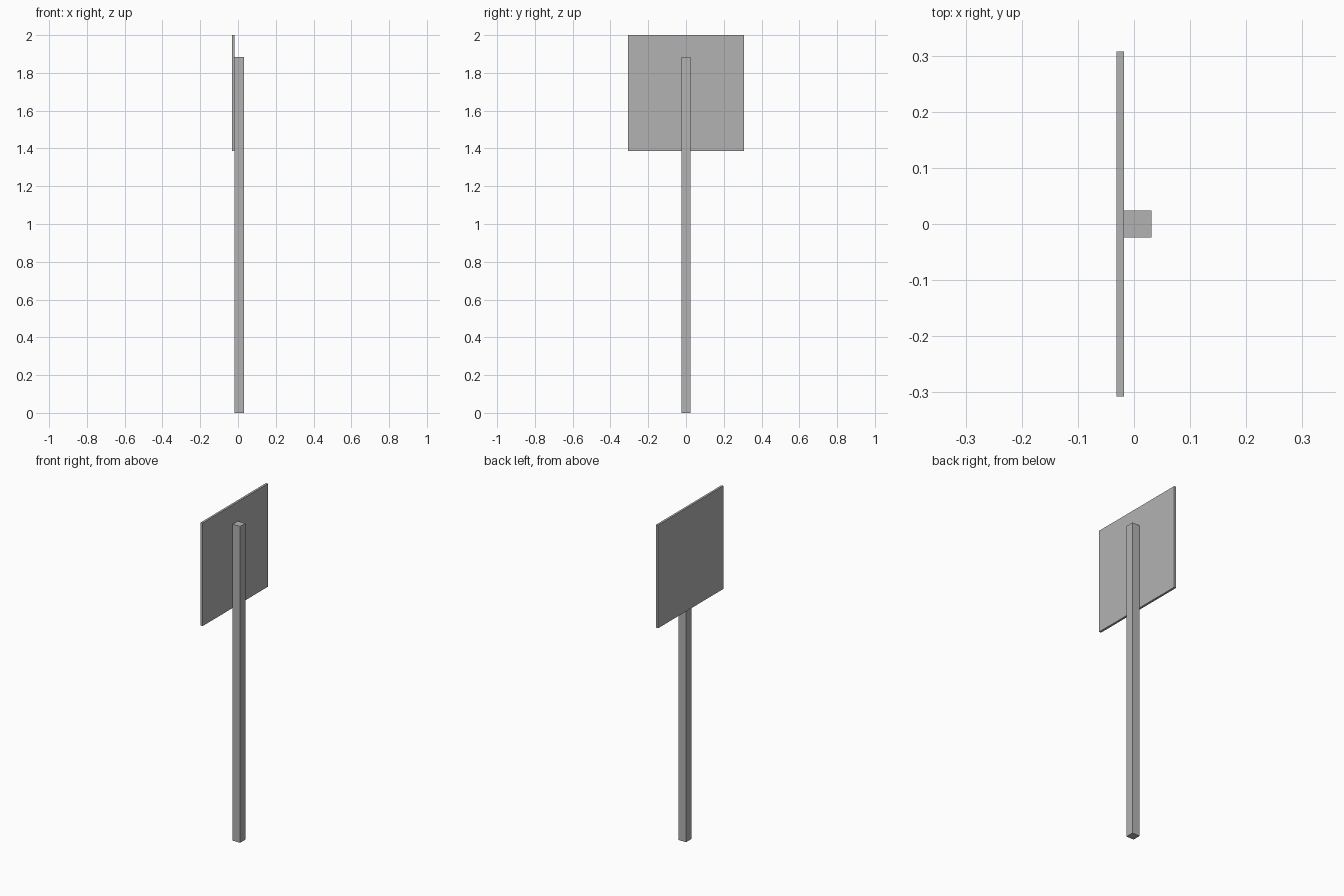
import bpy

cube = bpy.data.objects.get("Cube")
if cube:
    bpy.data.objects.remove(cube, do_unlink=True)

# One plain grey for the whole sign
grey = bpy.data.materials.new("plain_grey")
grey.use_nodes = True
colour = (0.45, 0.45, 0.45, 1)
grey.diffuse_color = colour
grey.node_tree.nodes["Principled BSDF"].inputs["Base Color"].default_value = colour


def box(name, low, high):
    """Add a box spanning two opposite corners."""
    centre = [(a + b) / 2 for a, b in zip(low, high)]
    bpy.ops.mesh.primitive_cube_add(size=1, location=centre)
    obj = bpy.context.object
    obj.name = obj.data.name = name
    obj.scale = [b - a for a, b in zip(low, high)]
    bpy.ops.object.transform_apply(location=False, rotation=False, scale=True)
    obj.data.materials.append(grey)
    return obj


half_depth = 0.031    # half of the overall x extent
joint = -0.018        # plane where the panel meets the post
half_post = 0.0245
half_panel = 0.307

# Square post standing on the ground
box("post", (joint, -half_post, 0), (half_depth, half_post, 1.885))

# Thin square panel fixed to the side of the post
box("sign_panel", (-half_depth, -half_panel, 2 - 2 * half_panel),
    (joint, half_panel, 2))
